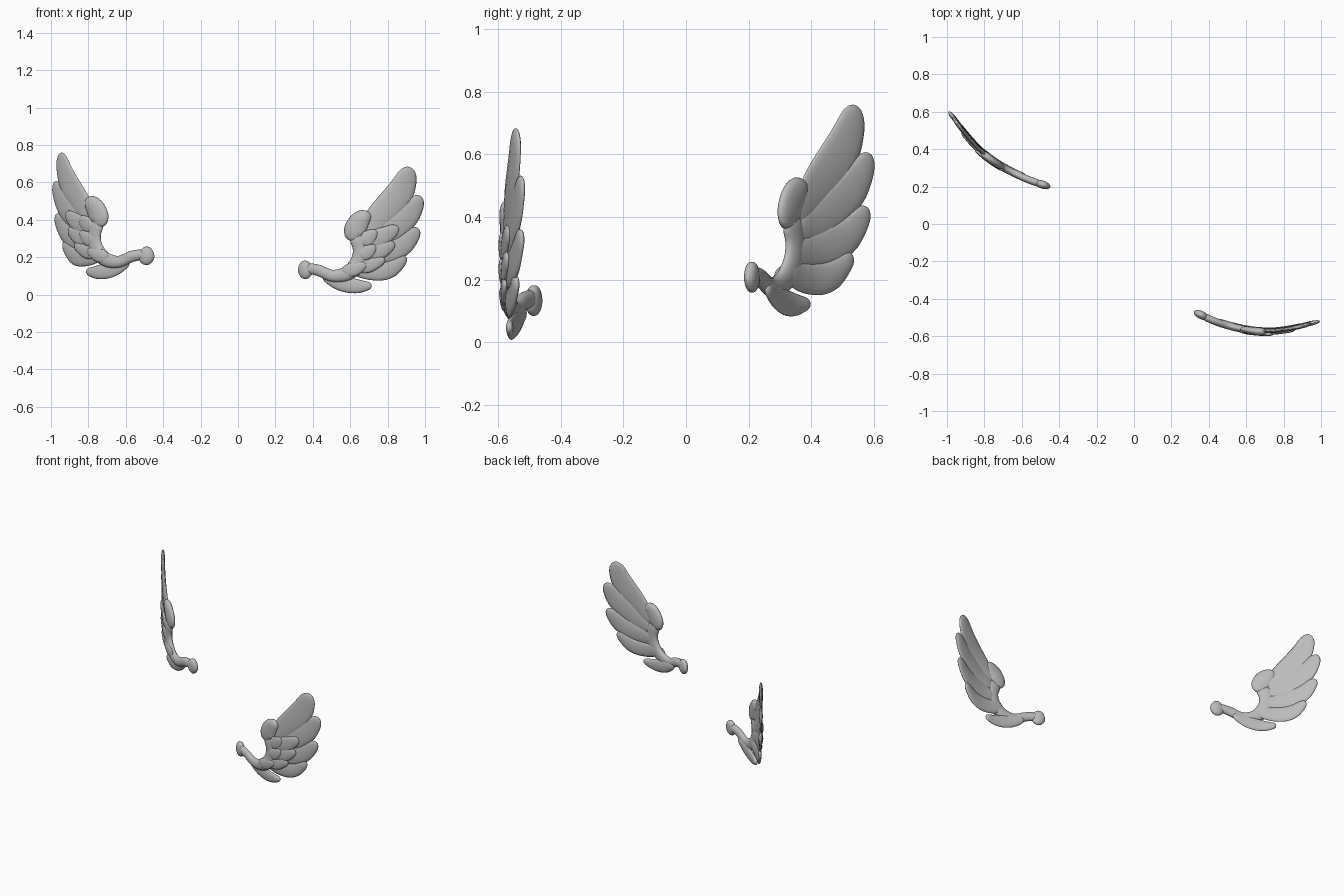
import bpy
import math
from mathutils import Vector

if "Cube" in bpy.data.objects:
    bpy.data.objects.remove(bpy.data.objects["Cube"])

gray = bpy.data.materials.new("stone gray")
gray.diffuse_color = (0.5, 0.5, 0.5, 1)
gray.use_nodes = True
gray.node_tree.nodes["Principled BSDF"].inputs["Base Color"].default_value = gray.diffuse_color

# Plan curves (x, y) both wings are bent along; STATIONS are matching flat positions
STATIONS = [.32, .45, .60, .72, .85, 1.0]
RIGHT = [(.325, -.47), (.45, -.527), (.60, -.566), (.72, -.576), (.85, -.561), (.997, -.525)]
LEFT = [(-.452, .198), (-.586, .246), (-.722, .315), (-.822, .39), (-.911, .487), (-.997, .60)]


def spline(points, u):
    """Smooth curve through the points, u counted in points."""
    p = [Vector(q) for q in points]
    p = [2 * p[0] - p[1]] + p + [2 * p[-1] - p[-2]]
    i = min(max(int(u), 0), len(points) - 2)
    t = u - i
    a, b, c, d = p[i:i + 4]
    return .5 * (2 * b + (c - a) * t + (2 * a - 5 * b + 4 * c - d) * t * t
                 + (3 * b - a - 3 * c + d) * t ** 3)


def bend(plan, x, z, depth, side, lift):
    """Map flat wing coordinates onto the plan curve; depth > 0 is the back."""
    i = 0
    while i < len(STATIONS) - 2 and x > STATIONS[i + 1]:
        i += 1
    u = i + (x - STATIONS[i]) / (STATIONS[i + 1] - STATIONS[i])
    uc = min(max(u, 0), len(STATIONS) - 1)
    p = spline(plan, uc)
    tan = (spline(plan, uc + .01) - spline(plan, uc - .01)).normalized()
    p = p + tan * (u - uc) * .14
    n = Vector((-tan.y, tan.x)) * side
    return (p.x + n.x * depth, p.y + n.y * depth, z + lift)


def lobe(name, spine, thick, depth, wing, rings=26, sides=14):
    """Rounded, flattened tube along a spine of (x, z, half width)."""
    prefix, plan, side, lift = wing
    top = len(spine) - 1
    us = [top * (1 - math.cos(math.pi * (k + .25) / (rings - .5))) / 2 for k in range(rings)]
    mids = [spline(spine, u) for u in us]
    run = [0]
    for a, b in zip(mids, mids[1:]):
        run.append(run[-1] + (b.xy - a.xy).length)
    verts, faces = [], []
    for k, m in enumerate(mids):
        tan = spline(spine, us[k] + .02).xy - spline(spine, us[k] - .02).xy
        tan.normalize()
        w = max(m.z, .004)
        end = min(run[k], run[-1] - run[k]) + .001
        f = math.sqrt(max(0, 1 - max(0, 1 - end / (w * 1.1)) ** 2))
        for j in range(sides):
            a = 2 * math.pi * j / sides
            off = math.cos(a) * w * f
            verts.append(bend(plan, m.x - tan.y * off, m.y + tan.x * off,
                              depth + math.sin(a) * thick * f, side, lift))
    for k in range(rings - 1):
        for j in range(sides):
            j2 = (j + 1) % sides
            faces.append((k * sides + j, k * sides + j2, (k + 1) * sides + j2, (k + 1) * sides + j))
    faces.append(tuple(range(sides))[::-1])
    faces.append(tuple(range((rings - 1) * sides, rings * sides)))
    if side > 0:
        faces = [f[::-1] for f in faces]
    me = bpy.data.meshes.new(prefix + name)
    me.from_pydata(verts, [], faces)
    me.materials.append(gray)
    me.shade_smooth()
    ob = bpy.data.objects.new(prefix + name, me)
    bpy.context.collection.objects.link(ob)


# Long feathers, top to bottom
FEATHERS = [
    [(.66, .31, .05), (.76, .425, .07), (.865, .54, .075), (.925, .68, .045)],
    [(.66, .27, .04), (.78, .325, .065), (.90, .415, .068), (.982, .525, .035)],
    [(.64, .21, .04), (.77, .225, .06), (.88, .265, .06), (.97, .352, .03)],
    [(.60, .15, .04), (.71, .128, .05), (.81, .137, .05), (.903, .202, .026)],
    [(.45, .10, .02), (.54, .063, .04), (.63, .045, .038), (.715, .047, .018)],
]
# Overlapping short feathers on the front: outer row, then inner row
COVERS = [
    [(.66, .285, .03), (.76, .305, .05), (.855, .36, .026)],
    [(.66, .225, .03), (.75, .232, .045), (.835, .275, .025)],
    [(.60, .16, .03), (.69, .158, .042), (.785, .19, .022)],
]
SMALL_COVERS = [
    [(.65, .29, .03), (.69, .30, .042), (.74, .34, .022)],
    [(.64, .22, .03), (.685, .225, .04), (.735, .26, .02)],
    [(.56, .13, .03), (.62, .135, .036), (.685, .165, .02)],
]
# Leading edge of the wing, shoulder lobe and end knob
ARM = [(.36, .142, .028), (.43, .13, .03), (.51, .1, .032), (.59, .118, .04),
       (.645, .175, .045), (.655, .25, .043), (.635, .33, .055)]
SHOULDER = [(.625, .285, .045), (.622, .335, .06), (.655, .395, .055), (.705, .435, .034)]
KNOB = [(.357, .084, .036), (.357, .13, .042), (.352, .181, .03)]

for wing in (("right_wing_", RIGHT, 1, 0), ("left_wing_", LEFT, -1, .075)):
    for i, s in enumerate(FEATHERS):
        lobe(f"long_feather_{i + 1}", s, .012, .004 + .002 * i, wing)
    for i, s in enumerate(COVERS):
        lobe(f"cover_feather_{i + 1}", s, .010, -.007, wing)
    for i, s in enumerate(SMALL_COVERS):
        lobe(f"small_cover_{i + 1}", s, .010, -.013, wing)
    lobe("arm", ARM, .020, 0, wing, rings=36)
    lobe("shoulder", SHOULDER, .022, 0, wing)
    lobe("knob", KNOB, .022, 0, wing)
